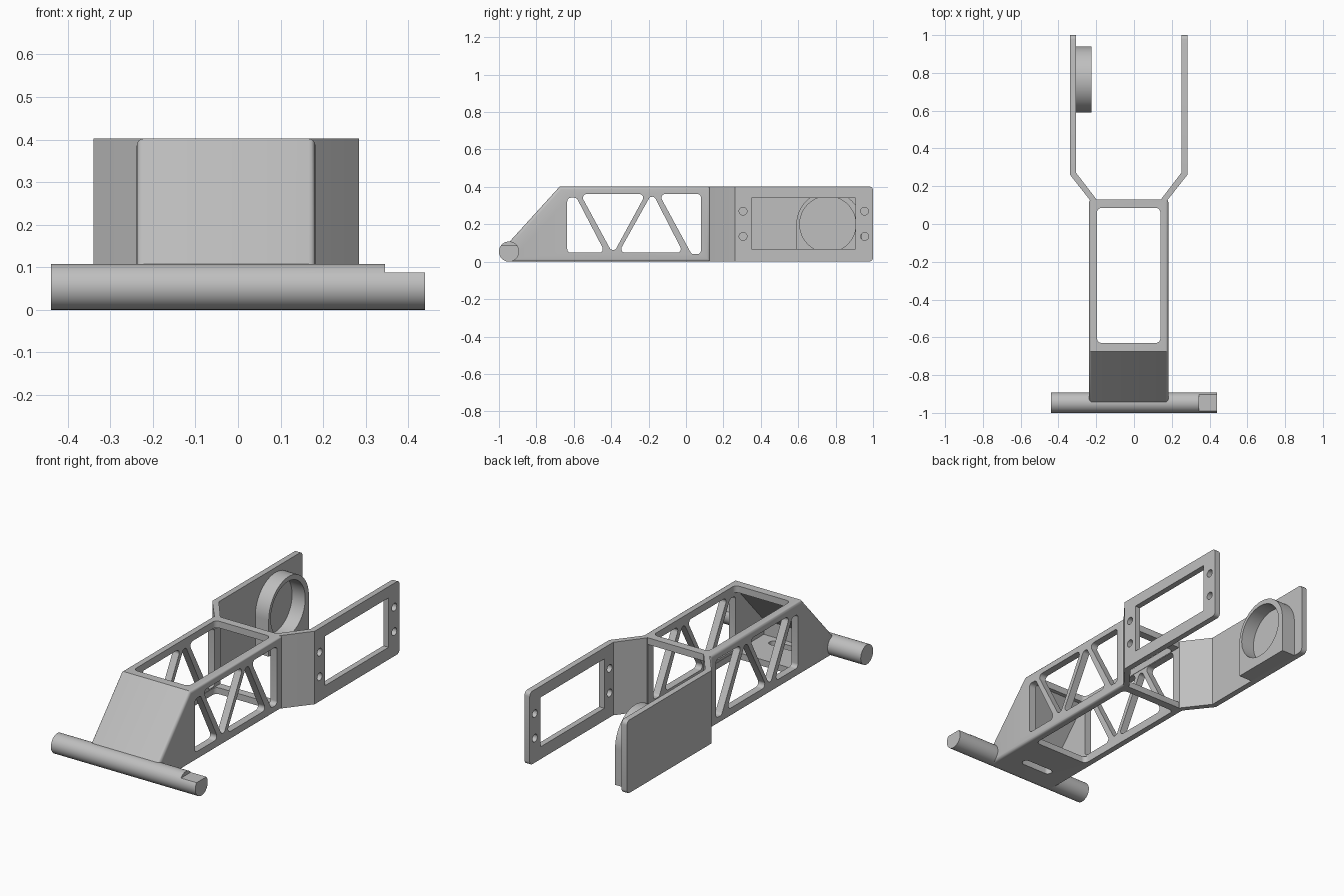
import bpy, bmesh, math
from mathutils import Vector

if "Cube" in bpy.data.objects:
    bpy.data.objects.remove(bpy.data.objects["Cube"], do_unlink=True)

grey = bpy.data.materials.new("light grey")
grey.use_nodes = True
grey.diffuse_color = (0.52, 0.52, 0.52, 1)
grey.node_tree.nodes["Principled BSDF"].inputs["Base Color"].default_value = (0.52, 0.52, 0.52, 1)

MID = -0.028          # plane of symmetry of the frame
HEIGHT = 0.402


def rounded(points, radius, steps=6):
    """Fillet every corner of a polygon."""
    out = []
    pts = [Vector(p) for p in points]
    for i, p in enumerate(pts):
        a = (pts[i - 1] - p).normalized()
        b = (pts[(i + 1) % len(pts)] - p).normalized()
        half = a.angle(b) / 2
        start, end = p + a * radius / math.tan(half), p + b * radius / math.tan(half)
        centre = p + (a + b).normalized() * radius / math.sin(half)
        for k in range(steps + 1):
            ray = (start - centre).lerp(end - centre, k / steps).normalized()
            out.append(centre + ray * radius)
    return out


def rect(u0, u1, v0, v1):
    return [(u0, v0), (u1, v0), (u1, v1), (u0, v1)]


def circle(u, v, r, n=48, start=0.0, sweep=math.tau):
    return [(u + r * math.cos(start + sweep * i / n), v + r * math.sin(start + sweep * i / n))
            for i in range(n if sweep == math.tau else n + 1)]


def prism(name, outline, axis, lo, hi):
    """Extrude an outline along x (outline is y, z) or z (outline is x, y)."""
    place = (lambda p, t: (t, p[0], p[1])) if axis == "x" else (lambda p, t: (p[0], p[1], t))
    bm = bmesh.new()
    face = bm.faces.new([bm.verts.new(place(p, lo)) for p in outline])
    new = bmesh.ops.extrude_face_region(bm, geom=[face])["geom"]
    shift = Vector(place((0, 0), hi - lo))
    bmesh.ops.translate(bm, vec=shift, verts=[g for g in new if isinstance(g, bmesh.types.BMVert)])
    bmesh.ops.recalc_face_normals(bm, faces=bm.faces)
    mesh = bpy.data.meshes.new(name)
    bm.to_mesh(mesh)
    bm.free()
    mesh.materials.append(grey)
    obj = bpy.data.objects.new(name, mesh)
    bpy.context.collection.objects.link(obj)
    return obj


def select(obj):
    bpy.ops.object.select_all(action="DESELECT")
    obj.select_set(True)
    bpy.context.view_layer.objects.active = obj


def cut(obj, outline, axis, lo, hi):
    tool = prism("cutter", outline, axis, lo, hi)
    mod = obj.modifiers.new("cut", "BOOLEAN")
    mod.operation, mod.solver, mod.object = "DIFFERENCE", "EXACT", tool
    select(obj)
    bpy.ops.object.modifier_apply(modifier=mod.name)
    bpy.data.objects.remove(tool, do_unlink=True)


def smooth(obj):
    select(obj)
    bpy.ops.object.shade_smooth_by_angle(angle=math.radians(32))


# Frame: sloped-nose box with softened side edges
frame = prism("truss_frame", [(-0.945, 0), (0.13, 0), (0.13, HEIGHT), (-0.675, HEIGHT), (-0.945, 0.105)],
              "x", MID - 0.21, MID + 0.21)
bm = bmesh.new()
bm.from_mesh(frame.data)
side_edges = [e for e in bm.edges if abs(e.verts[0].co.x - e.verts[1].co.x) < 0.01]
bmesh.ops.bevel(bm, geom=side_edges, offset=0.016, segments=4, profile=0.5, affect="EDGES")
bm.to_mesh(frame.data)
bm.free()

# Hollow inside, open at the rear
cut(frame, [(0.2, 0.035), (-0.88, 0.035), (-0.88, 0.115), (-0.652, 0.365), (0.2, 0.365)],
    "x", MID - 0.17, MID + 0.17)
# Opening through top and bottom
cut(frame, rounded(rect(MID - 0.168, MID + 0.168, -0.63, 0.085), 0.025), "z", -0.1, 0.6)
# Slot in the nose floor
cut(frame, rounded(rect(MID - 0.095, MID + 0.095, -0.845, -0.8), 0.022), "z", -0.1, 0.06)
# Truss windows through both sides
windows = [
    [(-0.635, 0.048), (-0.432, 0.048), (-0.585, 0.342), (-0.635, 0.342)],
    [(-0.565, 0.362), (-0.39, 0.04), (-0.215, 0.362)],
    [(-0.36, 0.048), (-0.015, 0.048), (-0.18, 0.37)],
    [(-0.145, 0.362), (0.03, 0.04), (0.08, 0.04), (0.08, 0.362)],
]
for shape in windows:
    cut(frame, rounded(shape, 0.02), "x", -0.5, 0.5)
smooth(frame)


# Rear arms: splayed out, then straight, with rounded rear corners
def arm(name, side):
    plan = [(0.172, 0.09), (0.208, 0.13), (0.312, 0.262), (0.312, 1), (0.28, 1), (0.28, 0.273), (0.172, 0.132)]
    obj = prism(name, [(MID + side * u, v) for u, v in plan], "z", 0, HEIGHT)
    bm = bmesh.new()
    bm.from_mesh(obj.data)
    corners = [e for e in bm.edges if all(v.co.y > 0.99 for v in e.verts)
               and abs(e.verts[0].co.x - e.verts[1].co.x) > 0.01]
    bmesh.ops.bevel(bm, geom=corners, offset=0.022, segments=5, profile=0.5, affect="EDGES")
    bm.to_mesh(obj.data)
    bm.free()
    return obj


left_arm = arm("left_servo_arm", 1)
right_arm = arm("right_bearing_arm", -1)

# Rectangular window and screw holes in the left arm
cut(left_arm, rect(0.35, 0.905, 0.068, 0.34), "x", 0.2, 0.4)
for y in (0.305, 0.955):
    for z in (0.135, 0.27):
        cut(left_arm, circle(y, z, 0.021, 24), "x", 0.2, 0.4)
smooth(left_arm)
smooth(right_arm)

# Arched bearing cup on the inside of the right arm
arch = circle(0.765, 0.2, 0.175, 36, 0, math.pi) + [(0.59, 0), (0.94, 0)]
cup = prism("bearing_cup", arch, "x", -0.315, -0.226)
cut(cup, circle(0.758, 0.2, 0.15), "x", -0.306, -0.1)
smooth(cup)

# Cross rod at the nose, with a flat on its left end
rod = prism("cross_rod", circle(-0.946, 0.054, 0.054), "x", -0.44, 0.44)
cut(rod, rect(-1.1, -0.8, 0.087, 0.2), "x", 0.345, 0.6)
smooth(rod)
